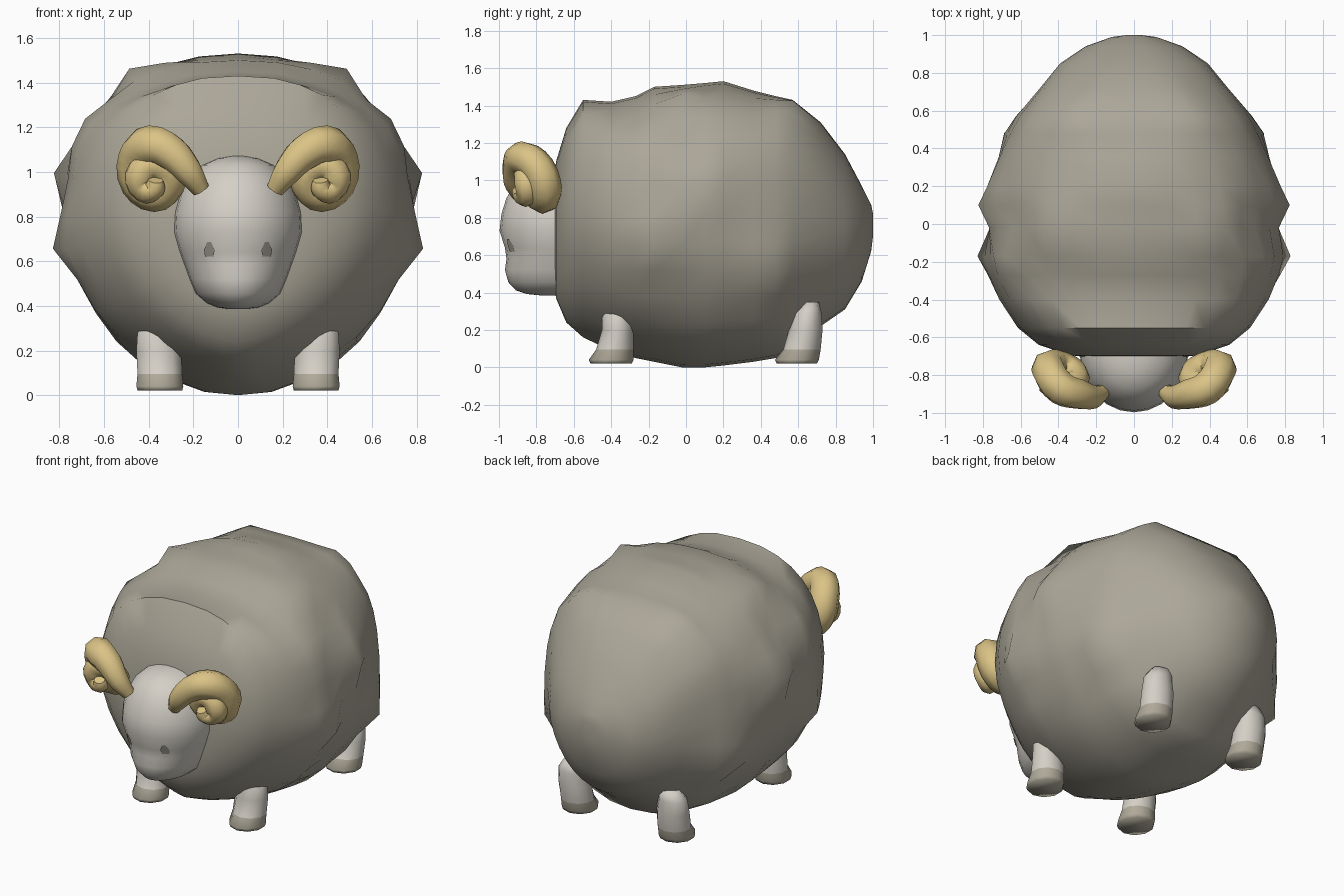
import bpy, math
from mathutils import Vector, noise

cube = bpy.data.objects.get("Cube")
if cube:
    bpy.data.objects.remove(cube, do_unlink=True)


def material(name, rgb):
    m = bpy.data.materials.new(name)
    m.use_nodes = True
    m.diffuse_color = (*rgb, 1)
    m.node_tree.nodes["Principled BSDF"].inputs["Base Color"].default_value = (*rgb, 1)
    return m


WOOL = material("wool grey", (0.41, 0.385, 0.315))
SKIN = material("pale skin", (0.66, 0.63, 0.57))
HORN = material("horn yellow", (0.71, 0.55, 0.24))
HOOF = material("hoof grey", (0.43, 0.40, 0.32))
MARK = material("dark marks", (0.33, 0.31, 0.26))


def finish(obj, mats, angle=45, mirror=False):
    for m in mats:
        obj.data.materials.append(m)
    bpy.ops.object.select_all(action='DESELECT')
    obj.select_set(True)
    bpy.context.view_layer.objects.active = obj
    if obj.type == 'CURVE':
        bpy.ops.object.convert(target='MESH')
        obj = bpy.context.object
    bpy.ops.object.shade_smooth_by_angle(angle=math.radians(angle))
    if mirror:
        obj.modifiers.new("Mirror", 'MIRROR').use_mirror_merge = False
    return obj


def make(name, verts, faces):
    me = bpy.data.meshes.new(name)
    me.from_pydata([tuple(v) for v in verts], [], faces)
    me.update()
    obj = bpy.data.objects.new(name, me)
    bpy.context.collection.objects.link(obj)
    return obj


def loft(name, rings):
    """Skin equal-sized rings and cap both ends."""
    n = len(rings[0])
    verts = [v for ring in rings for v in ring]
    faces = [(r * n + i, r * n + (i + 1) % n, (r + 1) * n + (i + 1) % n, (r + 1) * n + i)
             for r in range(len(rings) - 1) for i in range(n)]
    faces += [tuple(reversed(range(n))), tuple(range(len(verts) - n, len(verts)))]
    return make(name, verts, faces)


def power(v, p):
    return math.copysign(abs(v) ** p, v)


# Fleece: cross-sections along y as
# (y, half width, bottom, top, upper roundness, lower roundness)
sections = [
    (-.71, .20, .50, .95, .9, 1), (-.695, .34, .37, 1.1, .9, 1.1),
    (-.64, .49, .24, 1.28, .86, 1.2), (-.55, .61, .16, 1.43, .82, 1.3),
    (-.4, .71, .09, 1.42, .82, 1.3), (-.27, .76, .05, 1.45, .86, 1.2),
    (-.17, .78, .03, 1.5, .9, 1.1), (-.02, .76, .0, 1.51, .9, 1.05),
    (.1, .77, .0, 1.52, .9, 1), (.2, .76, .01, 1.53, .9, 1),
    (.36, .72, .03, 1.48, .84, .95), (.48, .67, .05, 1.45, .79, .9),
    (.57, .62, .09, 1.43, .77, .88), (.72, .50, .22, 1.31, .84, .9),
    (.85, .39, .31, 1.14, .9, 1), (.94, .26, .46, .97, 1, 1),
    (.99, .12, .62, .87, 1, 1), (1.0, .04, .7, .82, 1, 1)]
# Wool tufts: centre, push
tufts = [((.77, -.17, .7), .065), ((.77, .1, .95), .07), ((.42, -.02, 1.41), .075),
         ((.64, .48, .53), .07), ((.7, -.2, 1.2), .03), ((.33, .57, 1.38), .04)]
rings = []
for y, w, low, top, upper, lower in sections:
    mid = low + .54 * (top - low)
    ring = []
    for i in range(32):
        a = math.tau * i / 32
        s, c = math.sin(a), math.cos(a)
        p, half = (upper, top - mid) if s > 0 else (1, mid - low)
        side = upper if s > 0 else lower
        v = Vector((w * power(c, side), y, mid + half * power(s, p)))
        probe = Vector((abs(v.x), v.y, v.z))
        out = Vector((c, 0, s))
        bump = .02 * noise.noise(probe * 4) * min(1, w * 2) * abs(c)
        bump += sum(k * math.exp(-((probe - Vector(t)).length / .12) ** 2) for t, k in tufts)
        ring.append(v + out * bump)
    rings.append(ring)
finish(loft("fleece", rings), [WOOL], 50)

# Head: rings as (z, half width, front y), all around a buried back axis
BACK = -.68
profile = [(.385, .04, -.78), (.392, .09, -.85), (.412, .14, -.91), (.455, .19, -.95),
           (.52, .218, -.968), (.58, .24, -.96), (.64, .262, -.968), (.73, .288, -.997),
           (.82, .283, -.987), (.90, .26, -.962), (.97, .225, -.925), (1.03, .16, -.87),
           (1.06, .09, -.79), (1.07, .03, -.72)]
rings = [[(w * math.cos(math.tau * i / 24), BACK + (BACK - f) * math.sin(math.tau * i / 24), z)
          for i in range(24)] for z, w, f in profile]
finish(loft("head", rings), [SKIN], 60)


def face_y(x, z):
    for (z0, w0, f0), (z1, w1, f1) in zip(profile, profile[1:]):
        if z0 <= z <= z1:
            t = (z - z0) / (z1 - z0)
            w, f = w0 + t * (w1 - w0), f0 + t * (f1 - f0)
            return BACK + (f - BACK) * math.sqrt(max(0, 1 - (x / w) ** 2))
    return BACK


# Teardrop marks laid on the muzzle
outline = [(-.02, -.03), (.018, -.03), (.022, .0), (.008, .037), (-.01, .035), (-.025, .0)]
drop = [(.13 + x, face_y(.13 + x, .65 + z) - .005, .65 + z) for x, z in outline]
drop.append((.13, face_y(.13, .65) - .006, .65))
finish(make("muzzle_mark", drop, [(i, (i + 1) % 6, 6) for i in range(6)]), [MARK], 60, True)


# Legs: rings as (z, x centre, half width, y front, y back)
def leg(name, spec):
    rings = []
    for z, x, w, y0, y1 in spec:
        rings.append([(x + w * math.cos(math.tau * (i + .5) / 10) / .951,
                       (y0 + y1) / 2 + (y1 - y0) / 2 * math.sin(math.tau * (i + .5) / 10), z)
                      for i in range(10)])
    obj = finish(loft(name, rings), [SKIN, HOOF], 100, True)
    for f in obj.data.polygons:
        f.material_index = 1 if f.center.z < .09 else 0


leg("front_leg", [(.02, .35, .10, -.51, -.29), (.04, .35, .105, -.52, -.28),
                  (.095, .35, .10, -.48, -.28), (.2, .355, .10, -.45, -.28),
                  (.28, .36, .09, -.45, -.285), (.315, .35, .07, -.43, -.30)])
leg("rear_leg", [(.02, .35, .10, .485, .70), (.04, .35, .105, .475, .71),
                 (.095, .35, .10, .52, .72), (.2, .355, .10, .55, .73),
                 (.29, .36, .09, .575, .725), (.35, .34, .07, .62, .71)])

# Horn: tapered spiral path as (x, y, z, radius)
path = [(.165, -.89, .92, .042), (.22, -.915, 1.0, .065), (.30, -.90, 1.085, .083),
        (.385, -.87, 1.12, .09), (.445, -.79, 1.06, .092), (.435, -.755, .95, .092),
        (.37, -.765, .905, .085), (.315, -.80, .94, .078), (.325, -.84, 1.01, .07),
        (.39, -.85, 1.03, .07), (.44, -.85, .98, .07), (.42, -.85, .92, .06),
        (.375, -.88, .925, .05), (.37, -.90, .965, .035)]
curve = bpy.data.curves.new("horn", 'CURVE')
curve.dimensions = '3D'
curve.bevel_depth = 1
curve.bevel_resolution = 2
curve.resolution_u = 3
curve.use_fill_caps = True
spline = curve.splines.new('BEZIER')
spline.bezier_points.add(len(path) - 1)
for point, (x, y, z, r) in zip(spline.bezier_points, path):
    point.co = (x, y, z)
    point.radius = r
    point.handle_left_type = point.handle_right_type = 'AUTO'
horn = bpy.data.objects.new("horn", curve)
bpy.context.collection.objects.link(horn)
finish(horn, [HORN], 60, True)
